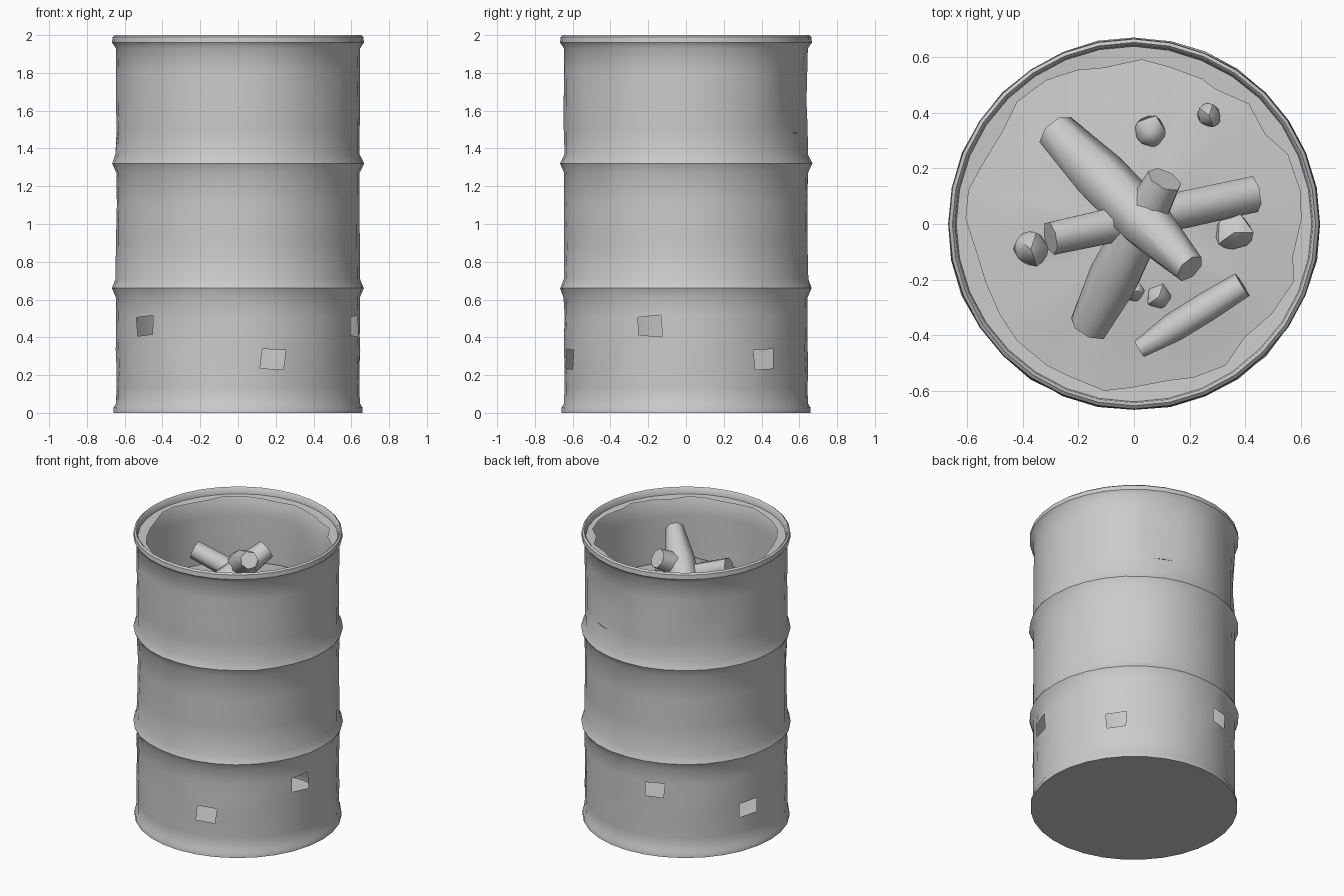
import bpy, bmesh, math, random
from mathutils import Vector

if "Cube" in bpy.data.objects:
    bpy.data.objects.remove(bpy.data.objects["Cube"])

random.seed(4)
SEG = 32
STEP = 2 * math.pi / SEG


def finish(name, bm, angle=40):
    me = bpy.data.meshes.new(name)
    bm.to_mesh(me)
    bm.free()
    ob = bpy.data.objects.new(name, me)
    bpy.context.collection.objects.link(ob)
    bpy.ops.object.select_all(action='DESELECT')
    ob.select_set(True)
    bpy.context.view_layer.objects.active = ob
    if angle:
        bpy.ops.object.shade_smooth_by_angle(angle=math.radians(angle))
    return ob


def bridge(bm, a, b, skip=()):
    n = len(a)
    for i in range(n):
        if i not in skip:
            bm.faces.new((a[i], a[(i + 1) % n], b[(i + 1) % n], b[i]))


def dent(a, z):
    # (azimuth, height, angular width, height width, depth)
    d = 0
    for az, h, wa, wh, k in ((68, 1.68, 16, .17, .045), (140, 1.6, 12, .15, .02),
                             (-130, 1.1, 15, .2, .015), (-45, 1.75, 8, .15, .015),
                             (-110, .4, 12, .15, .01)):
        da = (math.degrees(a) - az + 180) % 360 - 180
        d += k * math.exp(-(da / wa) ** 2 - ((z - h) / wh) ** 2)
    return d


# Drum shell: dented, ribbed, with a rolled rim and vent holes
profile = [(.66, 0), (.658, .03), (.646, .05), (.645, .13), (.645, .23), (.645, .335),
           (.645, .41), (.645, .51), (.646, .61), (.668, .66), (.646, .71), (.644, .9),
           (.644, 1.1), (.646, 1.27), (.668, 1.32), (.646, 1.37), (.645, 1.5),
           (.645, 1.65), (.645, 1.8), (.646, 1.93), (.667, 1.96), (.664, 1.99),
           (.652, 2), (.642, 1.99), (.638, 1.955)]
holes = {4: (-7, 3, 14), 6: (-13, -2, 9)}
bm = bmesh.new()
rings = []
for k, (r, z) in enumerate(profile):
    ring = []
    for i in range(SEG):
        a = i * STEP
        amp = .003 if .1 < z < 1.9 else 0
        rr = r - dent(a, z) + random.uniform(-amp, amp)
        da = dz = 0
        if k in (4, 5, 6, 7):
            da, dz = random.uniform(-.015, .015), random.uniform(-.008, .008)
        ring.append(bm.verts.new((rr * math.cos(a + da), rr * math.sin(a + da), z + dz)))
    rings.append(ring)
for k in range(len(rings) - 1):
    bridge(bm, rings[k], rings[k + 1], {h % SEG for h in holes.get(k, ())})
bm.faces.new(rings[0][::-1])
finish("drum_shell", bm)

# Jagged remains of the cut-out lid
bm = bmesh.new()
outer, inner = [], []
for i in range(SEG):
    a = i * STEP
    r = .638 - dent(a, 1.955)
    outer.append(bm.verts.new((r * math.cos(a), r * math.sin(a), 1.955)))
    a += random.uniform(-.05, .05)
    r = random.uniform(.555, .612)
    inner.append(bm.verts.new((r * math.cos(a), r * math.sin(a), 1.952)))
bridge(bm, outer, inner)
finish("lid_remnant", bm)

# Ash bed: gently uneven mound
bm = bmesh.new()
rings = []
for r, z in ((.635, 1.48), (.45, 1.5), (.25, 1.53)):
    rings.append([bm.verts.new((r * math.cos(i * STEP), r * math.sin(i * STEP),
                                z + (random.uniform(-.012, .012) if r < .6 else 0)))
                  for i in range(SEG)])
bridge(bm, rings[0], rings[1])
bridge(bm, rings[1], rings[2])
top = bm.verts.new((0, 0, 1.55))
for i in range(SEG):
    bm.faces.new((rings[2][i], rings[2][(i + 1) % SEG], top))
finish("ash_bed", bm)


# Logs: seven-sided tapered lofts between two points
def log(name, p, q, radii, sides=7):
    p, q = Vector(p), Vector(q)
    rot = (q - p).to_track_quat('Z', 'Y')
    bm = bmesh.new()
    rings = []
    for k, r in enumerate(radii):
        c = p.lerp(q, k / (len(radii) - 1))
        rings.append([bm.verts.new(c + rot @ Vector((
            r * math.cos(2 * math.pi * i / sides),
            r * math.sin(2 * math.pi * i / sides), 0))) for i in range(sides)])
    for a, b in zip(rings, rings[1:]):
        bridge(bm, a, b)
    bm.faces.new(rings[0][::-1])
    bm.faces.new(rings[-1])
    finish(name, bm, 55)


log("log_large", (-.28, .33, 1.5), (.2, -.16, 1.9), (.075, .1, .098, .058))
log("log_cross", (.43, .11, 1.52), (-.3, -.05, 1.8), (.068, .07, .066, .062))
log("log_leaning", (-.16, -.37, 1.5), (.11, .16, 1.83), (.072, .095, .085, .066))
log("log_small", (.02, -.45, 1.53), (.39, -.22, 1.56), (.035, .055, .056, .05))

# Coals
for n, (x, y, r) in enumerate(((.06, .33, .065), (.27, .39, .048), (.36, -.03, .073),
                               (-.37, -.09, .07), (.09, -.26, .05), (0, -.24, .045))):
    bm = bmesh.new()
    bmesh.ops.create_icosphere(bm, subdivisions=1, radius=r)
    for v in bm.verts:
        v.co = v.co * random.uniform(.9, 1.1) + Vector((x, y, 1.52))
    finish(f"coal_{n + 1}", bm, 45)
